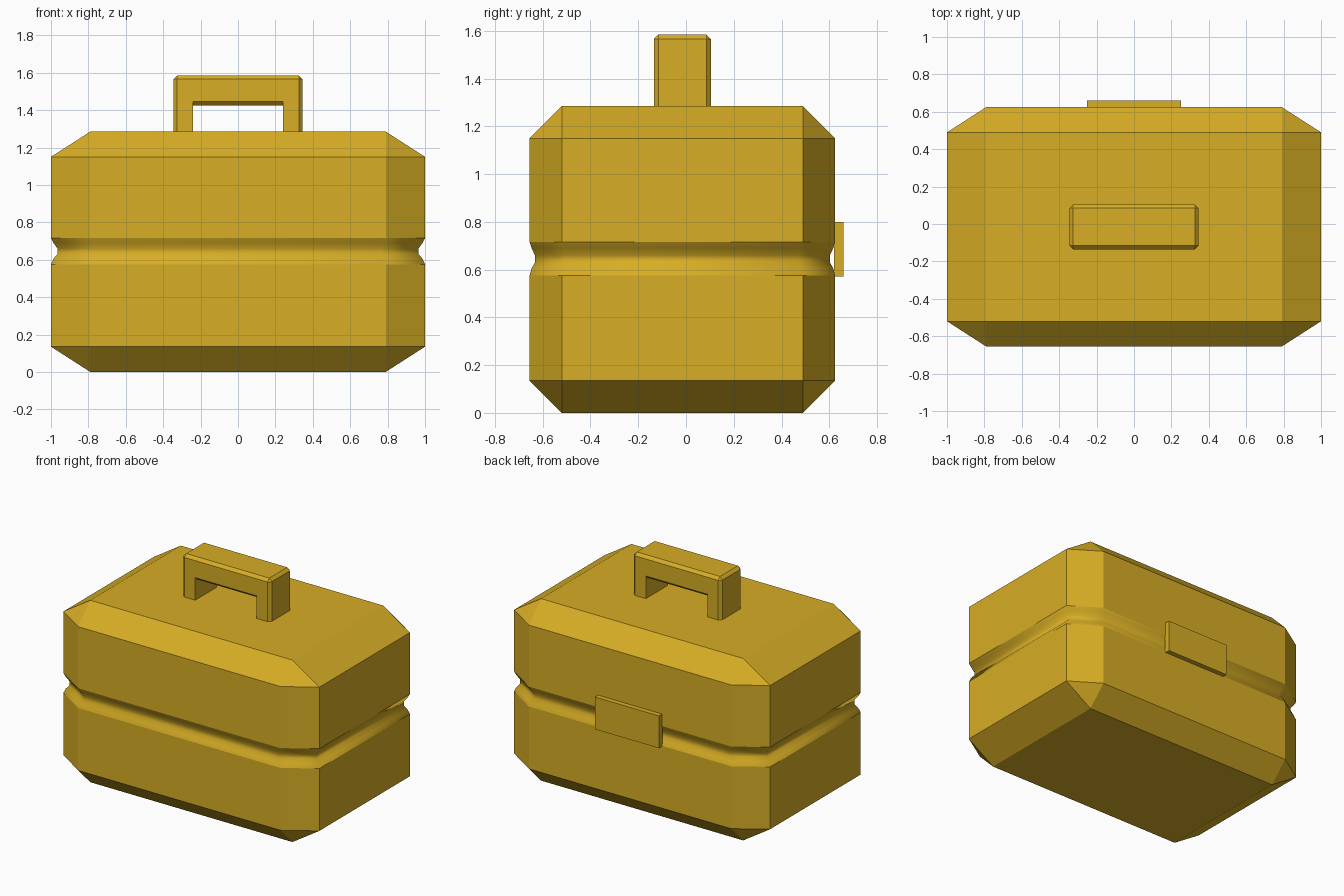
import bpy, bmesh, math

if "Cube" in bpy.data.objects:
    bpy.data.objects.remove(bpy.data.objects["Cube"])

gold = bpy.data.materials.new("golden yellow")
gold.diffuse_color = (0.68, 0.42, 0.018, 1)
gold.use_nodes = True
gold.node_tree.nodes["Principled BSDF"].inputs["Base Color"].default_value = gold.diffuse_color
CY = -0.015  # depth centre of the case


def finish(name, bm):
    bmesh.ops.remove_doubles(bm, verts=bm.verts, dist=1e-5)
    bmesh.ops.recalc_face_normals(bm, faces=bm.faces)
    me = bpy.data.meshes.new(name)
    bm.to_mesh(me)
    bm.free()
    me.materials.append(gold)
    ob = bpy.data.objects.new(name, me)
    bpy.context.collection.objects.link(ob)
    return ob


def loft(bm, rings):
    loops = [[bm.verts.new(p) for p in r] for r in rings]
    for a, b in zip(loops, loops[1:]):
        for i in range(len(a)):
            j = (i + 1) % len(a)
            bm.faces.new((a[i], a[j], b[j], b[i]))
    return loops


def octagon(z, s):
    q = [(1, 0.505), (0.79, 0.64)]
    pts = q + [(-x, y) for x, y in q[::-1]]
    pts += [(-x, -y) for x, y in pts]
    return [(x * s, CY + y * s, z) for x, y in pts]


def box(bm, x0, x1, y0, y1, z0, z1):
    bmesh.ops.create_cube(bm, size=1)
    for v in bm.verts:
        v.co = (x1 if v.co.x > 0 else x0, y1 if v.co.y > 0 else y0,
                z1 if v.co.z > 0 else z0)


# case: chamfered block with a rounded groove round the middle
bm = bmesh.new()
levels = [(0.135, 1), (0.575, 1), (0.605, 0.987), (0.63, 0.965),
          (0.66, 0.965), (0.69, 0.987), (0.715, 1), (1.15, 1)]
loops = loft(bm, [octagon(z, s) for z, s in levels])
for loop, z in ((loops[0], 0), (loops[-1], 1.285)):
    cap = [bm.verts.new((sx * 0.79, CY + sy * 0.505, z))
           for sx, sy in ((1, 1), (-1, 1), (-1, -1), (1, -1))]
    bm.faces.new(cap)
    for k in range(4):
        a, b, c = loop[2 * k], loop[2 * k + 1], loop[(2 * k + 2) % 8]
        n = cap[(k + 1) % 4]
        bm.faces.new((a, b, cap[k]))      # corner triangle
        bm.faces.new((b, c, n, cap[k]))   # sloping edge
for f in bm.faces:  # only the groove is smooth
    f.smooth = 0.57 < f.calc_center_median().z < 0.72
finish("case", bm)

# handle bar
bm = bmesh.new()
box(bm, -0.345, 0.345, -0.135, 0.105, 1.425, 1.585)
bmesh.ops.bevel(bm, geom=bm.edges[:], offset=0.02, segments=1, affect='EDGES')
finish("handle_bar", bm)

# handle legs, outer corners chamfered
for side, sx in (("left", -1), ("right", 1)):
    bm = bmesh.new()
    prof = [(0.24, -0.135), (0.325, -0.135), (0.345, -0.115),
            (0.345, 0.085), (0.325, 0.105), (0.24, 0.105)]
    ends = loft(bm, [[(sx * x, y, z) for x, y in prof] for z in (1.285, 1.445)])
    for e in ends:
        bm.faces.new(e)
    finish(side + "_handle_leg", bm)

# latch plate on the back
bm = bmesh.new()
box(bm, -0.25, 0.25, 0.62, 0.66, 0.572, 0.80)
finish("latch", bm)
